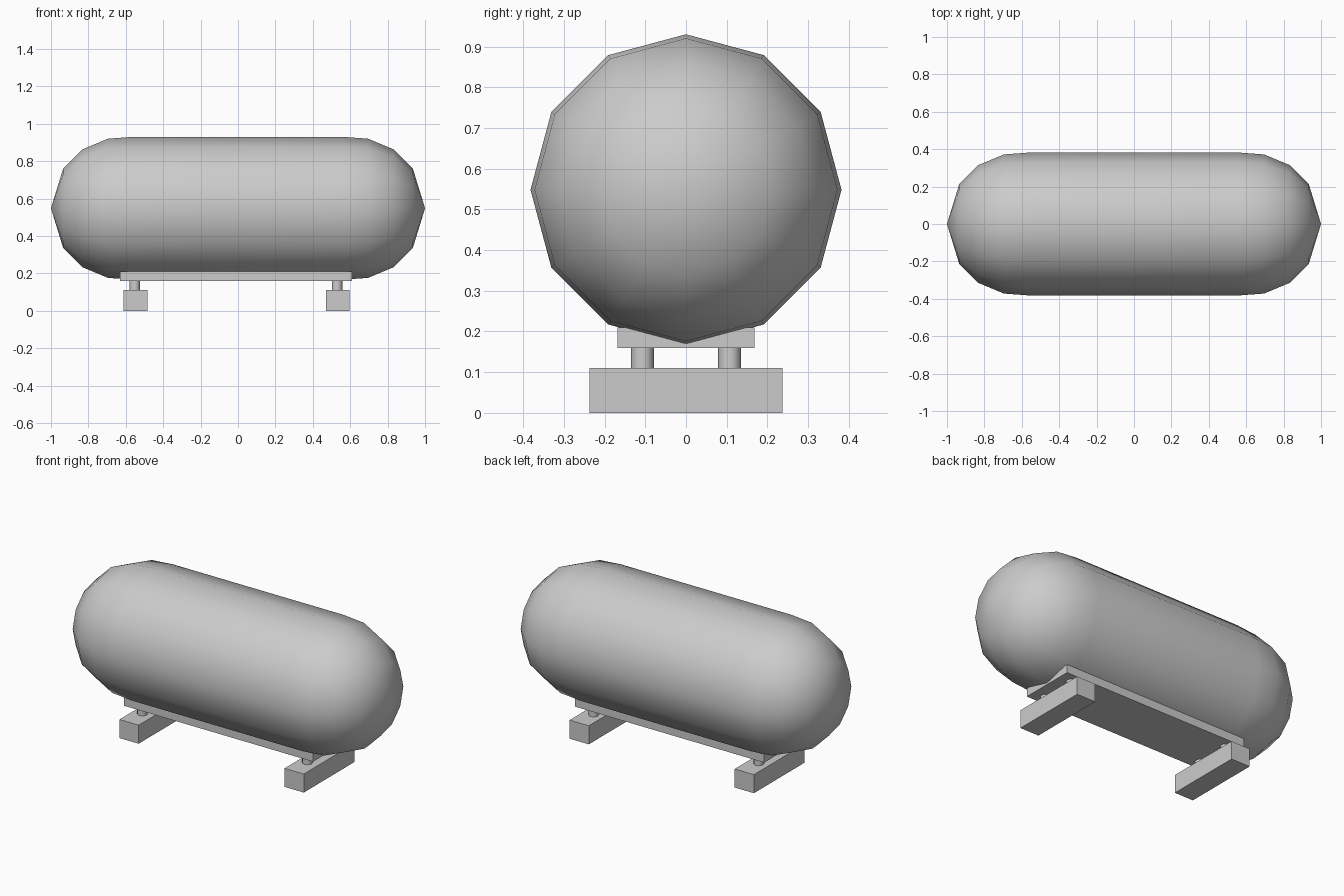
import bpy, bmesh, math

if "Cube" in bpy.data.objects:
    bpy.data.objects.remove(bpy.data.objects["Cube"])


def box(name, x0, x1, y0, y1, z0, z1):
    bpy.ops.mesh.primitive_cube_add(size=1, location=((x0 + x1) / 2, (y0 + y1) / 2, (z0 + z1) / 2))
    ob = bpy.context.object
    ob.name = name
    ob.scale = (x1 - x0, y1 - y0, z1 - z0)
    bpy.ops.object.transform_apply(location=False, rotation=False, scale=True)
    return ob


def post(name, x, y):
    bpy.ops.mesh.primitive_cylinder_add(vertices=12, radius=0.028, depth=0.07, location=(x, y, 0.135))
    ob = bpy.context.object
    ob.name = name
    bpy.ops.object.shade_smooth_by_angle(angle=math.radians(40))
    return ob


# Tank: twelve-sided lathe about the x axis with domed ends
SIDES, CENTRE_Z = 12, 0.548
half = [(0.935, 0.212), (0.832, 0.315), (0.695, 0.372), (0.56, 0.382)]
profile = [(-x, r) for x, r in half] + [(x, r) for x, r in reversed(half)]
bm = bmesh.new()
rings = []
for x, r in profile:
    angles = [2 * math.pi * i / SIDES for i in range(SIDES)]
    rings.append([bm.verts.new((x, r * math.cos(a), r * math.sin(a))) for a in angles])
tips = [bm.verts.new((-1, 0, 0)), bm.verts.new((1, 0, 0))]
for i in range(SIDES):
    j = (i + 1) % SIDES
    for a, b in zip(rings, rings[1:]):
        bm.faces.new((a[i], a[j], b[j], b[i]))
    bm.faces.new((tips[0], rings[0][j], rings[0][i]))
    bm.faces.new((tips[1], rings[-1][i], rings[-1][j]))
bmesh.ops.recalc_face_normals(bm, faces=bm.faces)
for f in bm.faces:
    f.smooth = True
mesh = bpy.data.meshes.new("tank")
bm.to_mesh(mesh)
bm.free()
tank = bpy.data.objects.new("tank", mesh)
tank.location.z = CENTRE_Z
bpy.context.collection.objects.link(tank)

# Base plate under the tank
box("base_plate", -0.63, 0.61, -0.168, 0.168, 0.16, 0.21)

# Cross feet, each with two short posts
for side, x in (("left", -0.548), ("right", 0.534)):
    box(side + "_foot", x - 0.063, x + 0.063, -0.237, 0.237, 0, 0.11)
    for end, y in (("front", -0.107), ("back", 0.107)):
        post(f"{side}_{end}_post", x - 0.004, y)
